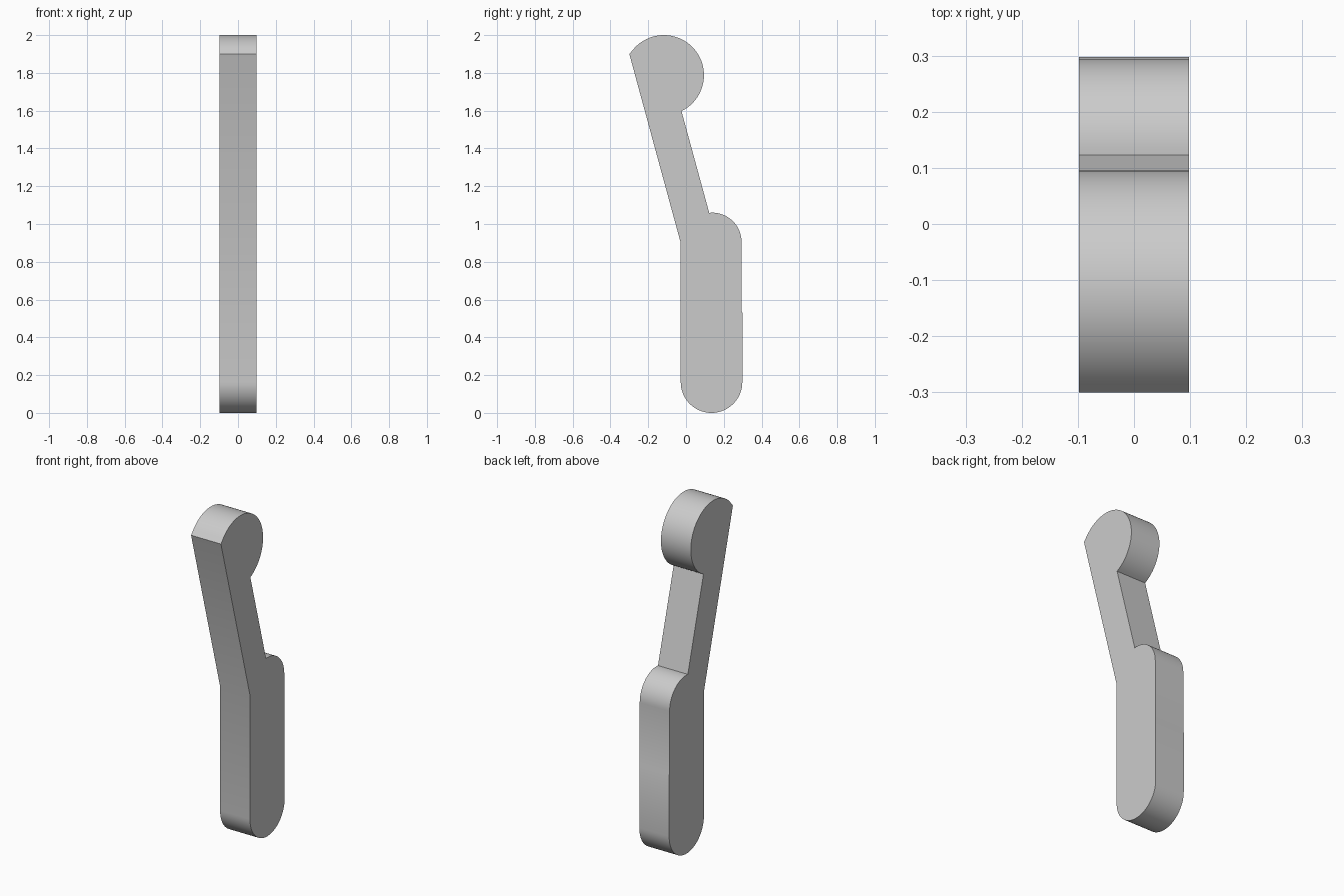
import bpy
import bmesh
from math import cos, sin, radians

cube = bpy.data.objects.get("Cube")
if cube:
    bpy.data.objects.remove(cube, do_unlink=True)

HALF_WIDTH = 0.098


def arc(y, z, r, start, end, steps):
    """Points along an arc in the side plane, angles in degrees."""
    angles = [radians(start + (end - start) * i / steps) for i in range(steps + 1)]
    return [(y + r * cos(a), z + r * sin(a)) for a in angles]


# Side outline: rounded foot, round shoulder, slanted neck, round head
profile = arc(0.135, 0.163, 0.163, 180, 360, 32)
profile += [(0.298, 0.53), (0.294, 0.54)]
profile += arc(0.139, 0.905, 0.155, 0, 96, 20)
profile += arc(-0.117, 1.788, 0.212, -64, 148, 40)
profile[-1] = (-0.3, 1.9)
profile.append((-0.028, 0.9))

# Extrude the outline across the width
bm = bmesh.new()
face = bm.faces.new([bm.verts.new((-HALF_WIDTH, y, z)) for y, z in profile])
result = bmesh.ops.extrude_face_region(bm, geom=[face])
moved = [v for v in result["geom"] if isinstance(v, bmesh.types.BMVert)]
bmesh.ops.translate(bm, verts=moved, vec=(2 * HALF_WIDTH, 0, 0))
bmesh.ops.recalc_face_normals(bm, faces=bm.faces)
mesh = bpy.data.meshes.new("lever_handle")
bm.to_mesh(mesh)
bm.free()

lever = bpy.data.objects.new("lever_handle", mesh)
bpy.context.collection.objects.link(lever)

# Plain grey finish
grey = bpy.data.materials.new("light_grey")
grey.use_nodes = True
colour = (0.6, 0.6, 0.6, 1)
grey.diffuse_color = colour
grey.node_tree.nodes["Principled BSDF"].inputs["Base Color"].default_value = colour
mesh.materials.append(grey)

# Smooth curves, crisp rims
bpy.ops.object.select_all(action="DESELECT")
lever.select_set(True)
bpy.context.view_layer.objects.active = lever
bpy.ops.object.shade_smooth_by_angle(angle=radians(30))
